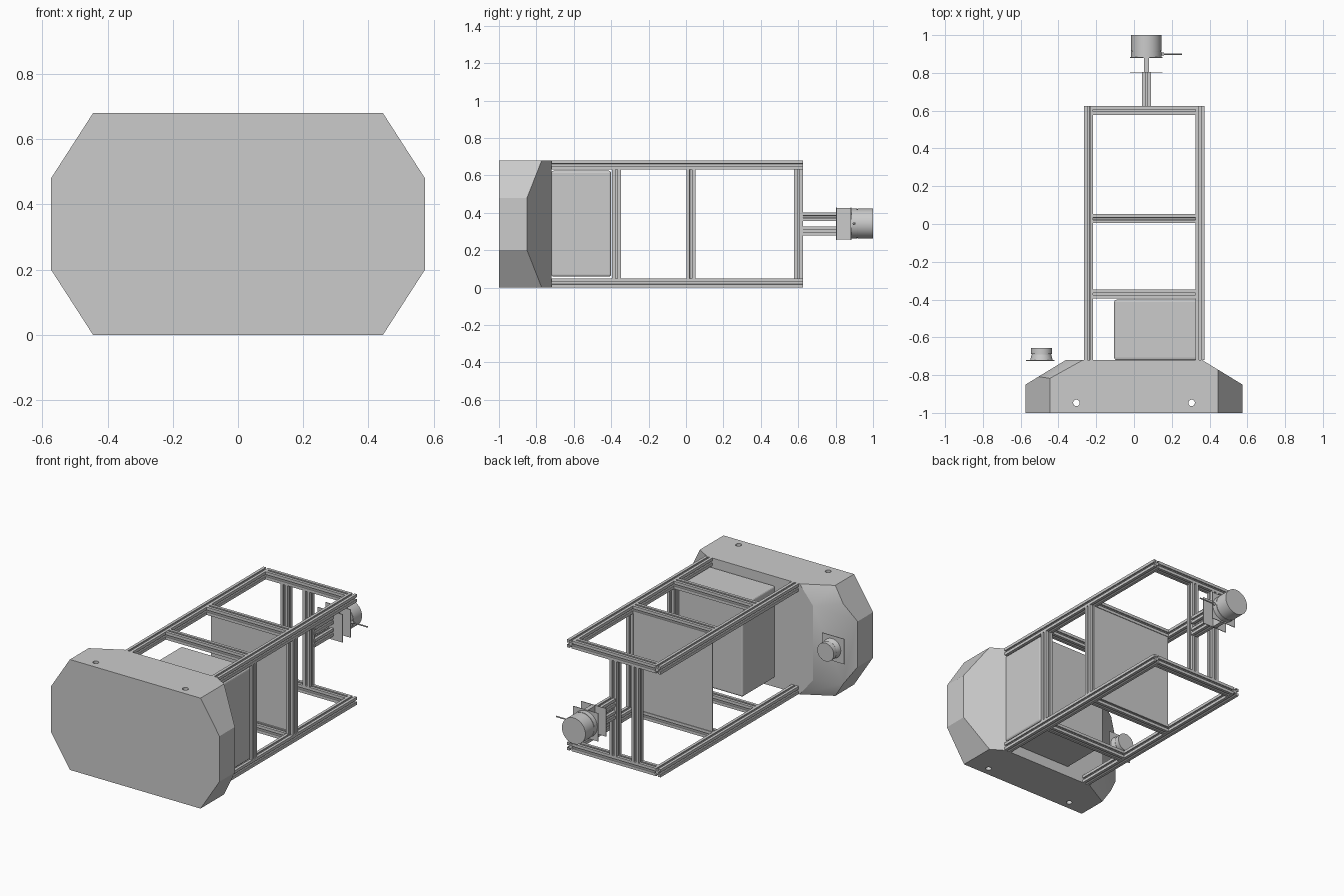
import bpy, bmesh, math
from mathutils import Vector, Matrix

cube = bpy.data.objects.get("Cube")
if cube:
    bpy.data.objects.remove(cube, do_unlink=True)

grey = bpy.data.materials.new("plain grey")
grey.use_nodes = True
colour = (0.6, 0.6, 0.6, 1)
grey.diffuse_color = colour
grey.node_tree.nodes["Principled BSDF"].inputs["Base Color"].default_value = colour

AXES = {"x": Vector((1, 0, 0)), "y": Vector((0, 1, 0)), "z": Vector((0, 0, 1))}


def finish(name, bm):
    bmesh.ops.recalc_face_normals(bm, faces=bm.faces)
    mesh = bpy.data.meshes.new(name)
    bm.to_mesh(mesh)
    bm.free()
    mesh.materials.append(grey)
    ob = bpy.data.objects.new(name, mesh)
    bpy.context.scene.collection.objects.link(ob)
    return ob


def smooth(ob, degrees):
    bpy.ops.object.select_all(action='DESELECT')
    ob.select_set(True)
    bpy.context.view_layer.objects.active = ob
    bpy.ops.object.shade_smooth_by_angle(angle=math.radians(degrees))


def box(name, lo, hi, bevel=0):
    lo, hi = Vector(lo), Vector(hi)
    bm = bmesh.new()
    size = hi - lo
    bmesh.ops.create_cube(bm, size=1, matrix=Matrix.Translation((lo + hi) / 2)
                          @ Matrix.Diagonal((*size, 1)))
    if bevel:
        bmesh.ops.bevel(bm, geom=bm.edges[:], offset=bevel, segments=3,
                        profile=0.5, affect='EDGES')
    return finish(name, bm)


def prism(name, points, depth):
    """Extrude a closed outline along a vector."""
    bm = bmesh.new()
    face = bm.faces.new([bm.verts.new(p) for p in points])
    out = bmesh.ops.extrude_face_region(bm, geom=[face])
    moved = [v for v in out["geom"] if isinstance(v, bmesh.types.BMVert)]
    bmesh.ops.translate(bm, verts=moved, vec=depth)
    return finish(name, bm)


def cylinder(name, start, axis, length, r1, r2=None, segments=48):
    bm = bmesh.new()
    turn = AXES["z"].rotation_difference(AXES[axis]).to_matrix().to_4x4()
    centre = Vector(start) + AXES[axis] * length / 2
    bmesh.ops.create_cone(bm, cap_ends=True, segments=segments, radius1=r1,
                          radius2=r1 if r2 is None else r2, depth=length,
                          matrix=Matrix.Translation(centre) @ turn)
    ob = finish(name, bm)
    smooth(ob, 35)
    return ob


# Slotted rail section: one quarter, turned four times
HALF = 0.0238
QUARTER = [(HALF, -HALF), (HALF, -0.006), (0.018, -0.006), (0.018, -0.012),
           (0.010, -0.005), (0.010, 0.005), (0.018, 0.012), (0.018, 0.006),
           (HALF, 0.006)]


def rail(name, start, axis, length):
    outline = []
    for k in range(4):
        c, s = round(math.cos(k * math.pi / 2)), round(math.sin(k * math.pi / 2))
        outline += [(c * a - s * b, s * a + c * b) for a, b in QUARTER]
    u, v = [AXES[n] for n in "xyz" if n != axis]
    points = [Vector(start) + u * a + v * b for a, b in outline]
    return prism(name, points, AXES[axis] * length)


# Bumper: octagonal block with its rear corners cut away
outline = [(-0.445, 0), (0.445, 0), (0.574, 0.2), (0.574, 0.48),
           (0.445, 0.68), (-0.445, 0.68), (-0.574, 0.48), (-0.574, 0.2)]
bumper = prism("bumper", [(x, -1, z) for x, z in outline], Vector((0, 0.28, 0)))
bm = bmesh.new()
bm.from_mesh(bumper.data)
cuts = [((s * 0.574, -0.85, 0.34), (s * 0.13, 0.213, 0)) for s in (-1, 1)]
cuts += [((-0.45, -0.82, 0.34 + s * 0.34), (-0.95, 1.71, s * 0.78)) for s in (-1, 1)]
for co, no in cuts:
    bmesh.ops.bisect_plane(bm, geom=bm.verts[:] + bm.edges[:] + bm.faces[:],
                           plane_co=co, plane_no=no, clear_outer=True)
    bmesh.ops.holes_fill(bm, edges=[e for e in bm.edges if e.is_boundary])
bmesh.ops.recalc_face_normals(bm, faces=bm.faces)
bm.to_mesh(bumper.data)
bm.free()

# Bolt holes through the bumper
cutters = [cylinder("hole_cutter", (x, -0.947, -0.1), "z", 0.9, 0.017)
           for x in (-0.305, 0.305)]
for cutter in cutters:
    cutter.hide_render = True
    mod = bumper.modifiers.new("bolt hole", 'BOOLEAN')
    mod.object = cutter
    mod.solver = 'EXACT'
bpy.context.view_layer.update()
cut_mesh = bpy.data.meshes.new_from_object(
    bumper.evaluated_get(bpy.context.evaluated_depsgraph_get()))
bumper.modifiers.clear()
bumper.data = cut_mesh
for cutter in cutters:
    bpy.data.objects.remove(cutter, do_unlink=True)
smooth(bumper, 28)

# Frame: long rails and cross rails, lower and upper
for level, z in (("lower", HALF), ("upper", 0.68 - HALF)):
    for side, x in (("right", -0.240), ("left", 0.349)):
        rail(f"{level}_{side}_rail", (x, -0.72, z), "y", 1.345)
    for place, y in (("front", -0.371), ("middle", 0.028), ("rear", 0.601)):
        rail(f"{level}_{place}_cross_rail", (-0.216, y, z), "x", 0.541)

# Upright posts
for name, x, y in (("front_post", 0.349, -0.371), ("middle_post", 0.349, 0.026),
                   ("rear_left_post", 0.06, 0.601), ("rear_right_post", -0.09, 0.601)):
    rail(name, (x, y, 2 * HALF), "z", 0.68 - 4 * HALF)

# Battery box and dividing panel
box("battery_box", (-0.105, -0.72, 0.058), (0.37, -0.401, 0.625), 0.012)
box("divider_panel", (-0.215, 0.042, 0.03), (0.328, 0.048, 0.65))

# Rear scanner on two short rails
for name, z in (("lower_scanner_arm", 0.303), ("upper_scanner_arm", 0.379)):
    rail(name, (0.066, 0.62, z), "y", 0.183)
for name, y in (("inner_mount_plate", 0.802), ("outer_mount_plate", 0.88)):
    box(name, (-0.02, y, 0.255), (0.15, y + 0.004, 0.428))
box("mount_spacer", (0.054, 0.805, 0.257), (0.08, 0.881, 0.426))
cylinder("scanner_base", (0.065, 0.884, 0.342), "y", 0.03, 0.08)
cylinder("scanner_seam", (0.065, 0.913, 0.342), "y", 0.006, 0.077)
cylinder("scanner_head", (0.065, 0.917, 0.342), "y", 0.083, 0.08)
cylinder("scanner_cable_plug", (0.14, 0.899, 0.342), "x", 0.02, 0.008, segments=16)
cylinder("scanner_cable", (0.158, 0.899, 0.342), "x", 0.097, 0.004, segments=12)

# Small side sensor on its square plate
box("sensor_plate", (-0.573, -0.725, 0.265), (-0.42, -0.721, 0.42))
cylinder("sensor_base", (-0.49, -0.722, 0.342), "y", 0.03, 0.06, 0.052)
cylinder("sensor_neck", (-0.49, -0.693, 0.342), "y", 0.008, 0.05)
cylinder("sensor_head", (-0.49, -0.687, 0.342), "y", 0.03, 0.056)
